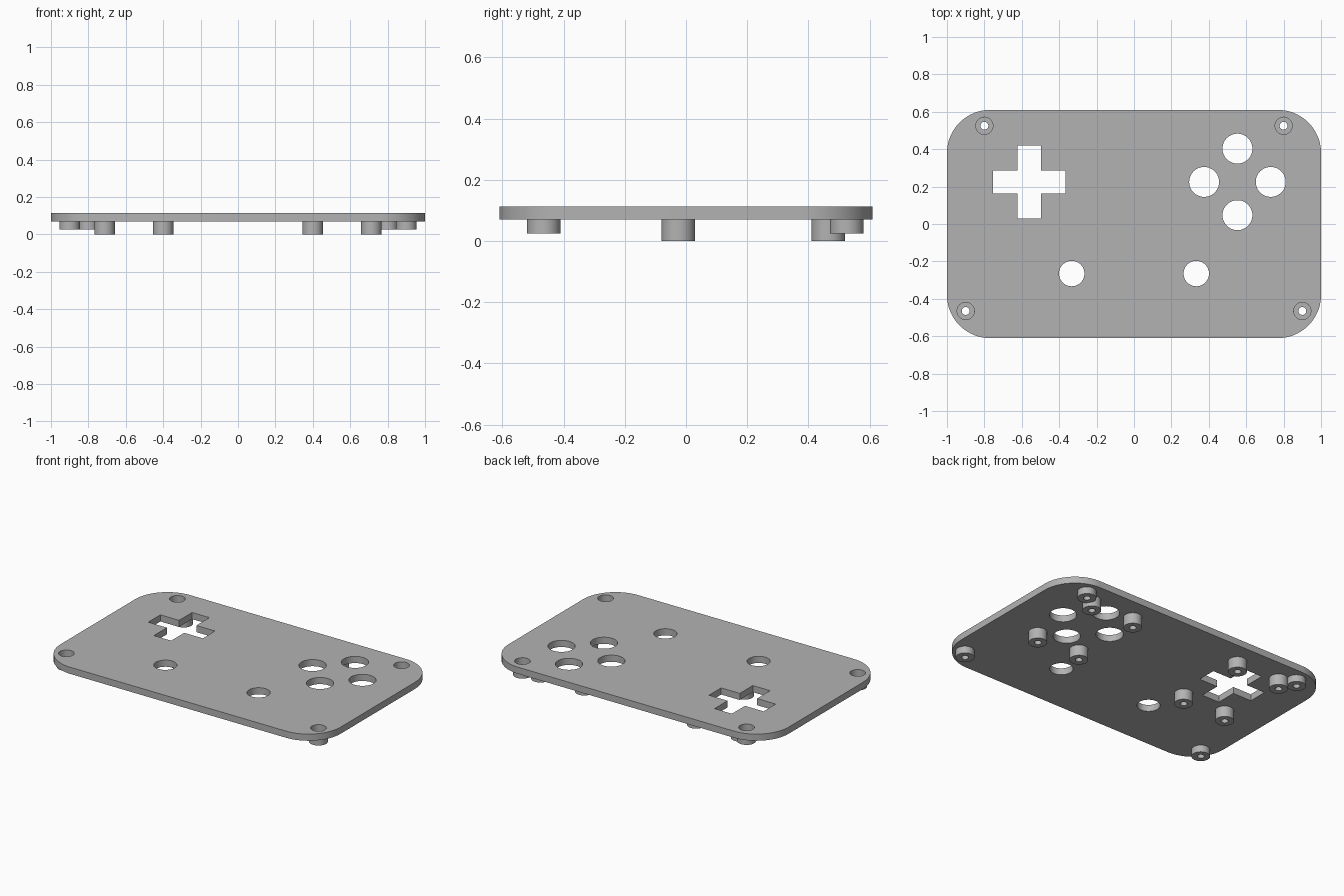
import bpy, bmesh
from math import cos, sin, pi, radians
from mathutils import Matrix, Vector

if "Cube" in bpy.data.objects:
    bpy.data.objects.remove(bpy.data.objects["Cube"])

Z_BOTTOM, Z_TOP = 0.07, 0.113
HALF_X, HALF_Y, CORNER = 1.0, 0.61, 0.23
SCREW_R, PIN_R, BOSS_R = 0.046, 0.021, 0.055

grey = bpy.data.materials.new("grey plastic")
grey.use_nodes = True
colour = (0.45, 0.45, 0.45, 1)
grey.diffuse_color = colour
grey.node_tree.nodes["Principled BSDF"].inputs["Base Color"].default_value = colour


def finish(obj):
    bpy.ops.object.select_all(action='DESELECT')
    obj.select_set(True)
    bpy.context.view_layer.objects.active = obj
    if obj.type == 'CURVE':
        bpy.ops.object.convert(target='MESH')
        obj = bpy.context.object
        bm = bmesh.new()
        bm.from_mesh(obj.data)
        bmesh.ops.remove_doubles(bm, verts=bm.verts, dist=1e-5)
        bmesh.ops.recalc_face_normals(bm, faces=bm.faces)
        bm.to_mesh(obj.data)
        bm.free()
    obj.data.materials.clear()
    obj.data.materials.append(grey)
    bpy.ops.object.shade_smooth_by_angle(angle=radians(30))


def arc(cx, cy, r, start, end, steps):
    angles = [start + (end - start) * i / steps for i in range(steps + 1)]
    return [(cx + r * cos(a), cy + r * sin(a)) for a in angles]


def circle(cx, cy, r):
    return arc(cx, cy, r, 0, 2 * pi, 48)[:-1]


def lathe(name, profile, x, y):
    """Revolve a closed (radius, height) profile about a vertical axis."""
    bm = bmesh.new()
    verts = [bm.verts.new((r, 0, z)) for r, z in profile]
    edges = [bm.edges.new((a, b)) for a, b in zip(verts, verts[1:] + verts[:1])]
    bmesh.ops.spin(bm, geom=verts + edges, cent=(0, 0, 0), axis=(0, 0, 1),
                   angle=2 * pi, steps=40)
    bmesh.ops.remove_doubles(bm, verts=bm.verts, dist=1e-5)
    bmesh.ops.recalc_face_normals(bm, faces=bm.faces)
    mesh = bpy.data.meshes.new(name)
    bm.to_mesh(mesh)
    bm.free()
    obj = bpy.data.objects.new(name, mesh)
    obj.location = (x, y, 0)
    bpy.context.collection.objects.link(obj)
    finish(obj)


# Rounded outline of the plate
outline = []
for i, (sx, sy) in enumerate([(1, 1), (-1, 1), (-1, -1), (1, -1)]):
    outline += arc(sx * (HALF_X - CORNER), sy * (HALF_Y - CORNER), CORNER,
                   i * pi / 2, (i + 1) * pi / 2, 16)

# Cross-shaped opening: one arm turned four times
cross = []
arm, half_w = 0.195, 0.062
for i in range(4):
    turn = Matrix.Rotation(i * pi / 2, 2)
    for p in [(arm, -half_w), (arm, half_w), (half_w, half_w)]:
        q = turn @ Vector(p)
        cross.append((q.x - 0.56, q.y + 0.225))

# Round openings for buttons and screws
screws = [(s * x, y) for s in (-1, 1) for x, y in [(0.9, -0.465), (0.8, 0.525)]]
loops = [outline, cross]
loops += [circle(0.553 + 0.178 * dx, 0.225 + 0.178 * dy, 0.08)
          for dx, dy in [(1, 0), (-1, 0), (0, 1), (0, -1)]]
loops += [circle(s * 0.333, -0.265, 0.068) for s in (-1, 1)]
loops += [circle(x, y, SCREW_R) for x, y in screws]

# Face plate: filled flat curve with holes, extruded
curve = bpy.data.curves.new("face_plate", 'CURVE')
curve.dimensions = '2D'
curve.fill_mode = 'BOTH'
curve.extrude = (Z_TOP - Z_BOTTOM) / 2
for loop in loops:
    spline = curve.splines.new('POLY')
    spline.points.add(len(loop) - 1)
    for point, (x, y) in zip(spline.points, loop):
        point.co = (x, y, 0, 1)
    spline.use_cyclic_u = True
plate = bpy.data.objects.new("face_plate", curve)
plate.location.z = (Z_TOP + Z_BOTTOM) / 2
bpy.context.collection.objects.link(plate)
finish(plate)

# Short corner bosses with a countersunk screw seat
seat, foot = 0.05, 0.025
for x, y in screws:
    lathe("screw_boss", [(PIN_R, seat), (SCREW_R, seat), (SCREW_R, Z_BOTTOM),
                         (BOSS_R, Z_BOTTOM), (BOSS_R, foot), (PIN_R, foot)], x, y)

# Tall bosses with blind holes around both button groups
for x in (-0.713, -0.4, 0.4, 0.713):
    for y in (-0.025, 0.465):
        lathe("board_boss", [(PIN_R, Z_BOTTOM), (BOSS_R, Z_BOTTOM),
                             (BOSS_R, 0), (PIN_R, 0)], x, y)
